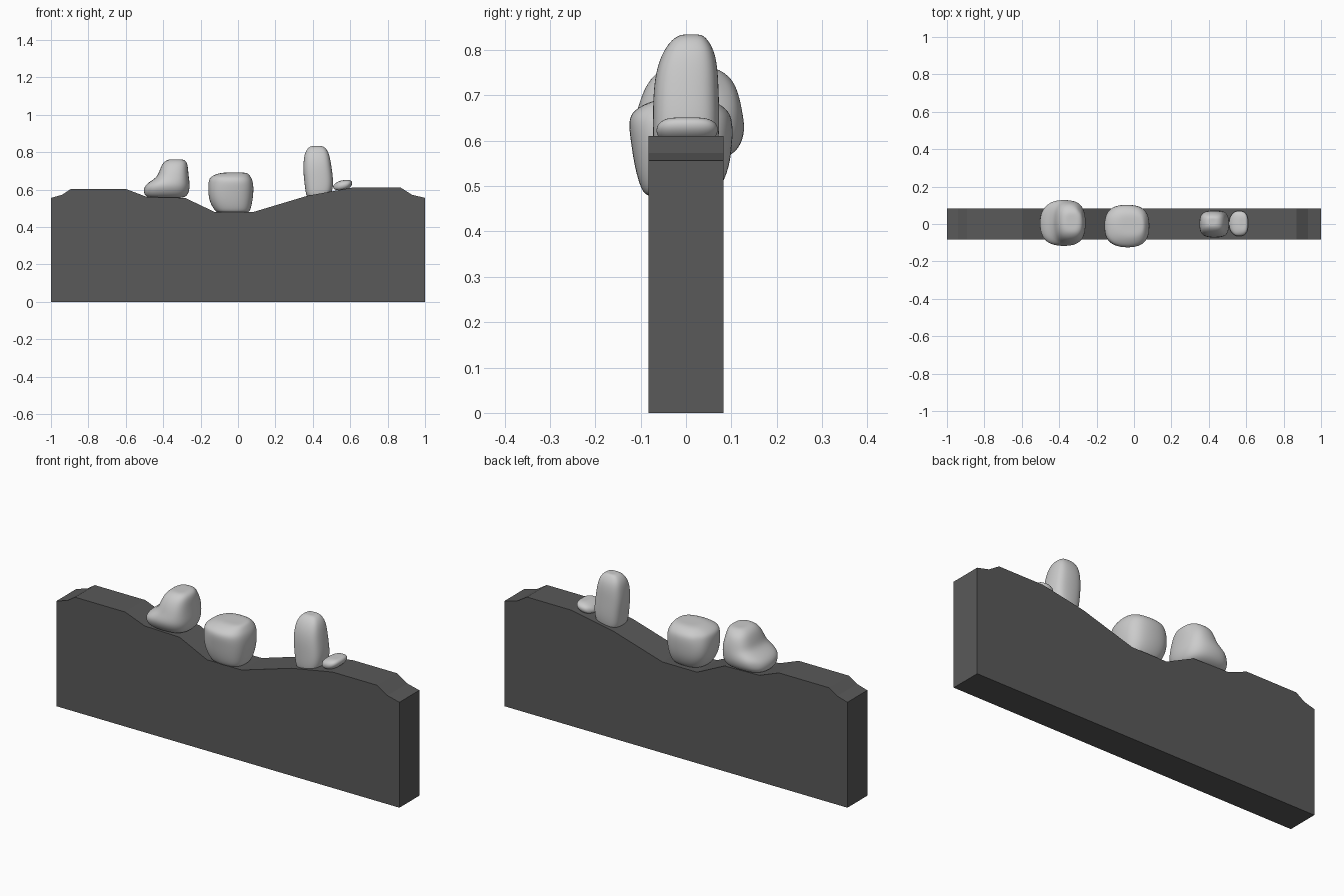
import bpy, bmesh
from math import sin, cos, pi, copysign, radians
from mathutils import Vector

if "Cube" in bpy.data.objects:
    bpy.data.objects.remove(bpy.data.objects["Cube"])


def finish(bm, name):
    bmesh.ops.recalc_face_normals(bm, faces=bm.faces[:])
    me = bpy.data.meshes.new(name)
    bm.to_mesh(me)
    bm.free()
    ob = bpy.data.objects.new(name, me)
    bpy.context.collection.objects.link(ob)
    return ob


# Ground slab: front profile extruded through y
profile = [(-1, 0), (1, 0), (1, .556), (.93, .573), (.87, .611), (.61, .611),
           (.49, .589), (.37, .567), (.08, .48), (-.123, .48), (-.283, .556),
           (-.487, .561), (-.6, .604), (-.893, .604), (-.94, .573), (-1, .556)]
bm = bmesh.new()
face = bm.faces.new([bm.verts.new((x, -.083, z)) for x, z in profile])
ext = bmesh.ops.extrude_face_region(bm, geom=[face])
bmesh.ops.translate(bm, vec=(0, .166, 0),
                    verts=[v for v in ext["geom"] if isinstance(v, bmesh.types.BMVert)])
slab = finish(bm, "ground_slab")
dark = bpy.data.materials.new("dark_grey")
dark.diffuse_color = (.1, .1, .1, 1)
dark.use_nodes = True
dark.node_tree.nodes["Principled BSDF"].inputs["Base Color"].default_value = dark.diffuse_color
slab.data.materials.append(dark)


def rock(name, rings, cuts, seg=16, power=2.7):
    """Loft rings (z, x0, x1, y0, y1), then flatten facets (azimuth, elevation, distance)."""
    lo = Vector([min(r[i] for r in rings) for i in (1, 3, 0)])
    hi = Vector([max(r[i] for r in rings) for i in (2, 4, 0)])
    mid, half = (lo + hi) / 2, (hi - lo) / 2
    bm = bmesh.new()
    loops = []
    for z, x0, x1, y0, y1 in rings:
        loop = []
        for i in range(seg):
            a = 2 * pi * i / seg
            cx, cy = (copysign(abs(t) ** (2 / power), t) for t in (cos(a), sin(a)))
            p = Vector(((x0 + x1) / 2 + cx * (x1 - x0) / 2,
                        (y0 + y1) / 2 + cy * (y1 - y0) / 2, z)) - mid
            p = Vector(p[k] / half[k] for k in range(3))
            for az, el, d in cuts:
                az, el = radians(az), radians(el)
                n = Vector((cos(az) * cos(el), sin(az) * cos(el), sin(el)))
                over = n.dot(p) - d
                if over > 0:
                    p -= n * over
            loop.append(bm.verts.new([mid[k] + p[k] * half[k] for k in range(3)]))
        loops.append(loop)
    for a, b in zip(loops, loops[1:]):
        for i in range(seg):
            j = (i + 1) % seg
            bm.faces.new((a[i], a[j], b[j], b[i]))
    # Caps with a small inner ring and a centre fan
    for loop in (loops[0], loops[-1]):
        c = sum((v.co for v in loop), Vector()) / seg
        inner = [bm.verts.new(c + (v.co - c) * .5) for v in loop]
        hub = bm.verts.new(c)
        for i in range(seg):
            j = (i + 1) % seg
            bm.faces.new((loop[i], loop[j], inner[j], inner[i]))
            bm.faces.new((inner[i], inner[j], hub))
    ob = finish(bm, name)
    for p in ob.data.polygons:
        p.use_smooth = True
    sub = ob.modifiers.new("smooth", 'SUBSURF')
    sub.levels = sub.render_levels = 2


# Left boulder with a low shoulder
rock("shoulder_boulder", [
    (.556, -.485, -.285, -.07, .075), (.575, -.505, -.264, -.10, .115),
    (.61, -.507, -.256, -.12, .13), (.637, -.485, -.257, -.12, .131),
    (.665, -.435, -.261, -.11, .126), (.70, -.422, -.265, -.10, .119),
    (.735, -.408, -.268, -.082, .106), (.754, -.39, -.277, -.06, .08),
    (.762, -.37, -.295, -.04, .06)],
    [(225, 5, 1.08), (140, 0, 1.02), (-40, 15, 1.1), (40, 20, 1.1)])

# Middle boulder in the dip
rock("round_boulder", [
    (.476, -.11, .055, -.085, .055), (.49, -.128, .068, -.10, .075),
    (.54, -.157, .08, -.115, .098), (.60, -.162, .086, -.124, .105),
    (.645, -.16, .082, -.13, .105), (.667, -.152, .071, -.118, .095),
    (.685, -.115, .058, -.085, .07), (.691, -.085, .045, -.06, .045)],
    [(235, 10, 1.1), (-40, 0, 1.16), (-65, -20, 1.12), (140, 20, 1.15), (45, 15, 1.2)])

# Tall standing stone
rock("tall_stone", [
    (.558, .375, .48, -.06, .06), (.57, .363, .497, -.071, .068),
    (.61, .357, .509, -.074, .074), (.655, .352, .51, -.074, .075),
    (.71, .347, .503, -.073, .073), (.76, .35, .495, -.066, .071),
    (.80, .357, .485, -.05, .063), (.825, .375, .468, -.03, .047),
    (.834, .393, .448, -.012, .035)],
    [(225, 0, 1.12), (-50, 5, 1.12), (130, 10, 1.15)], power=3)

# Small flat pebble, leaning slightly on the slope
rock("flat_pebble", [
    (.598, .52, .575, -.05, .05), (.607, .507, .595, -.063, .066),
    (.622, .507, .609, -.068, .073), (.636, .52, .612, -.064, .07),
    (.646, .54, .608, -.052, .058), (.651, .56, .598, -.035, .04)],
    [(225, 0, .98), (135, 0, .98), (-45, 0, 1.15)])
